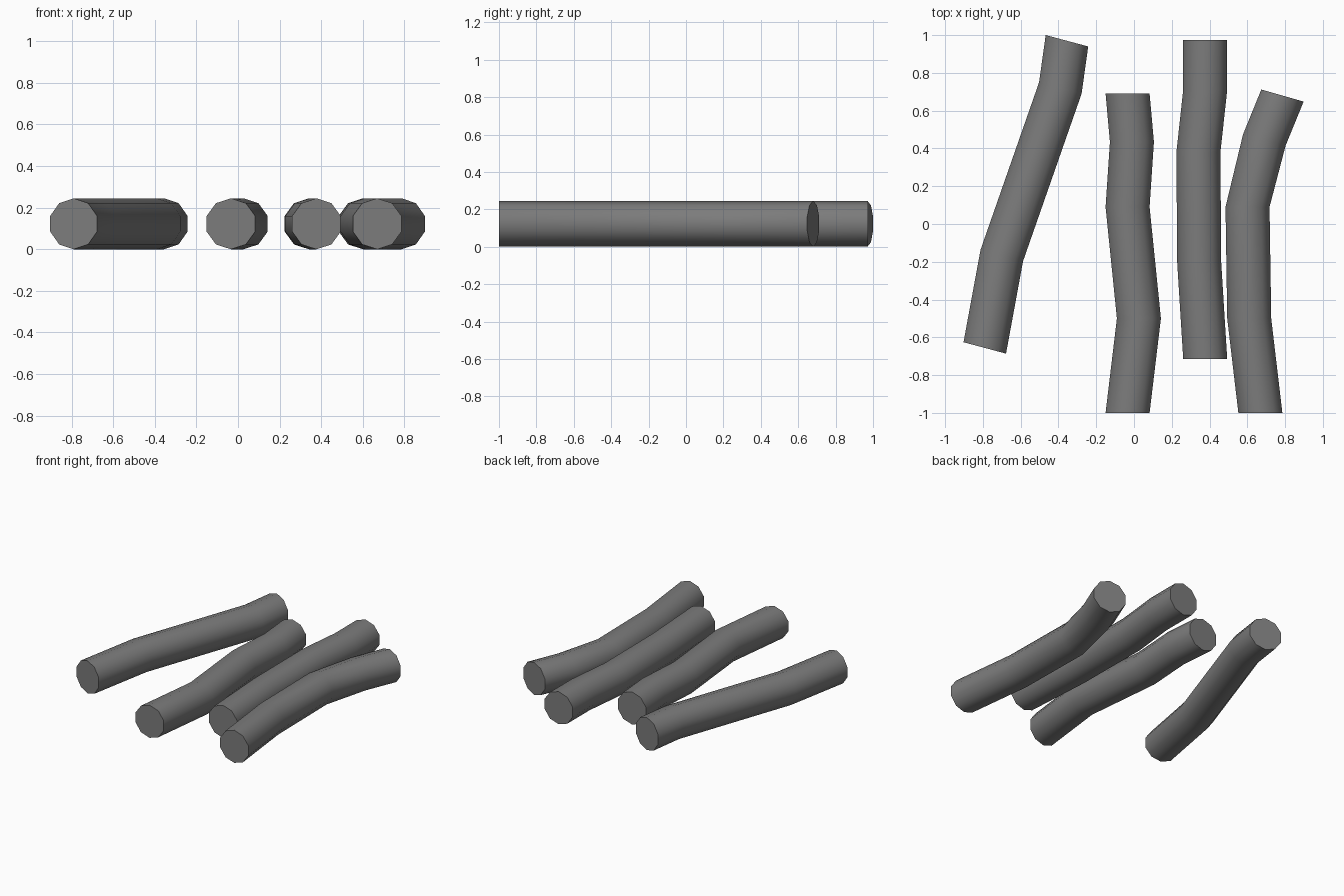
import bpy, bmesh, math

cube = bpy.data.objects.get("Cube")
if cube:
    bpy.data.objects.remove(cube, do_unlink=True)

SIDES = 10
RADIUS = 0.1225

grey = bpy.data.materials.new("dark grey wood")
grey.use_nodes = True
grey.diffuse_color = (0.2, 0.2, 0.2, 1)
shader = grey.node_tree.nodes["Principled BSDF"]
shader.inputs["Base Color"].default_value = grey.diffuse_color
shader.inputs["Roughness"].default_value = 0.9


def make_log(name, path):
    """Sweep a ring along (x, y, turn in degrees) stations and cap both ends."""
    bm = bmesh.new()
    rings = []
    for x, y, turn in path:
        t = math.radians(turn)
        ring = []
        for i in range(SIDES):
            a = 2 * math.pi * i / SIDES
            side = RADIUS * math.sin(a)
            ring.append(bm.verts.new((x + side * math.cos(t), y + side * math.sin(t),
                                      RADIUS + RADIUS * math.cos(a))))
        rings.append(ring)
    for r0, r1 in zip(rings, rings[1:]):
        for i in range(SIDES):
            j = (i + 1) % SIDES
            bm.faces.new((r0[i], r0[j], r1[j], r1[i]))
    bm.faces.new(rings[0])
    bm.faces.new(rings[-1])
    bmesh.ops.recalc_face_normals(bm, faces=bm.faces)
    mesh = bpy.data.meshes.new(name)
    bm.to_mesh(mesh)
    bm.free()
    mesh.materials.append(grey)
    log = bpy.data.objects.new(name, mesh)
    bpy.context.collection.objects.link(log)
    # Smooth bark, sharp cut ends
    bpy.ops.object.select_all(action="DESELECT")
    log.select_set(True)
    bpy.context.view_layer.objects.active = log
    bpy.ops.object.shade_smooth_by_angle(angle=math.radians(50))


# Four bent logs lying side by side
make_log("right_log", [(-0.79, -0.656, -15), (-0.7, -0.167, -15),
                       (-0.39, 0.72, -15), (-0.355, 0.97, -15)])
make_log("middle_right_log", [(-0.034, -1, 0), (0.026, -0.5, 0), (-0.034, 0.09, 0),
                              (-0.011, 0.435, 0), (-0.034, 0.69, 0)])
make_log("middle_left_log", [(0.377, -0.715, 0), (0.345, -0.2, 0), (0.341, 0.38, 0),
                             (0.377, 0.71, 0), (0.377, 0.973, 0)])
make_log("left_log", [(0.669, -1, 0), (0.61, -0.5, 0), (0.601, 0.09, 0),
                      (0.69, 0.445, -15), (0.786, 0.68, -16)])
